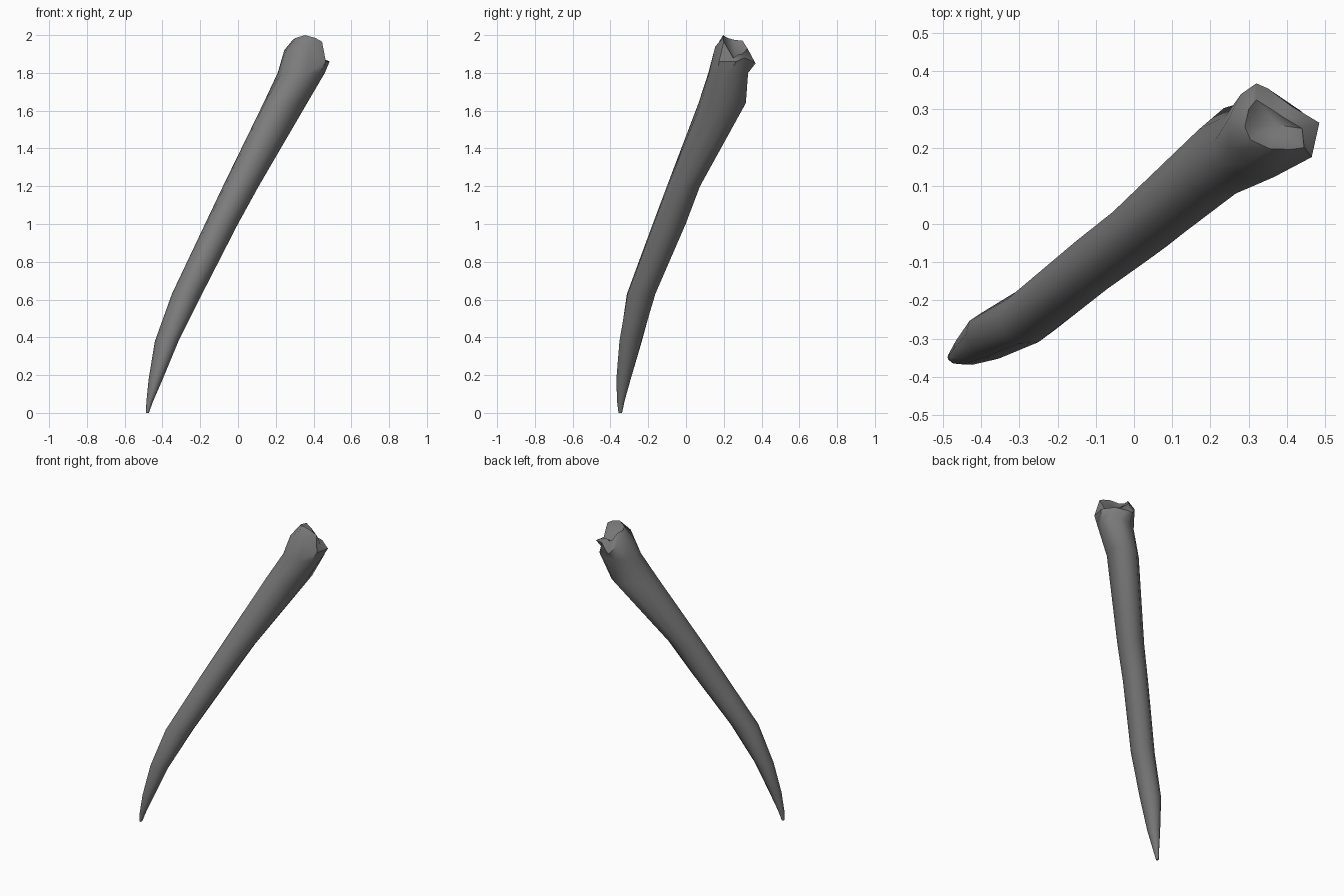
import bpy, bmesh, math
from mathutils import Matrix, Vector

if "Cube" in bpy.data.objects:
    bpy.data.objects.remove(bpy.data.objects["Cube"])

SIDES = 10
AXIS = Vector((0.76, 0.65))      # horizontal lean direction
ACROSS = Vector((-0.65, 0.76))

grey = bpy.data.materials.new("bone grey")
grey.diffuse_color = (0.2, 0.2, 0.2, 1)
grey.use_nodes = True
grey.node_tree.nodes["Principled BSDF"].inputs["Base Color"].default_value = grey.diffuse_color

# Shaft sections: z, x min, x max, y min, y max, half width across the lean
SHAFT = [
    (0.00, -0.488, -0.472, -0.358, -0.338, 0.009),
    (0.06, -0.485, -0.450, -0.366, -0.325, 0.019),
    (0.18, -0.473, -0.398, -0.370, -0.291, 0.040),
    (0.38, -0.440, -0.315, -0.354, -0.232, 0.066),
    (0.63, -0.350, -0.190, -0.315, -0.160, 0.073),
    (1.00, -0.175, 0.000, -0.178, 0.000, 0.078),
    (1.20, -0.080, 0.110, -0.103, 0.076, 0.082),
    (1.64, 0.133, 0.368, 0.065, 0.318, 0.100),
    (1.80, 0.210, 0.460, 0.115, 0.332, 0.108),
]

# Knobbly head: outer rim, then the raised inner rim around a hollow
RIM = [(.485, .265, 1.86), (.41, .31, 1.88), (.35, .355, 1.86), (.32, .368, 1.85),
       (.28, .34, 1.90), (.245, .27, 1.92), (.25, .20, 1.91), (.30, .16, 1.94),
       (.38, .155, 1.94), (.465, .175, 1.86)]
CREST = [(.44, .25, 1.88), (.39, .28, 1.90), (.36, .30, 1.90), (.32, .325, 1.93),
         (.30, .30, 1.97), (.29, .255, 1.975), (.305, .22, 1.985), (.355, .197, 2.0),
         (.41, .195, 1.985), (.445, .20, 1.965)]
HOLLOW = (.37, .26, 1.88)


def section(z, x0, x1, y0, y1, p):
    """Leaning ellipse that fits the given box and cross width."""
    hx, hy = (x1 - x0) / 2, (y1 - y0) / 2
    a, b = ACROSS.x ** 2, ACROSS.y ** 2
    c = (a * hx * hx + b * hy * hy - p * p) / (2 * AXIS.x * AXIS.y)
    c = max(-0.8 * hx * hy, min(0.8 * hx * hy, c))
    det = math.sqrt(hx * hx * hy * hy - c * c)
    t = math.sqrt(hx * hx + hy * hy + 2 * det)
    root = Matrix((((hx * hx + det) / t, c / t), (c / t, (hy * hy + det) / t)))
    pts = []
    for k in range(SIDES):
        ang = 2 * math.pi * k / SIDES
        v = root @ Vector((math.cos(ang), math.sin(ang)))
        pts.append(((x0 + x1) / 2 + v.x, (y0 + y1) / 2 + v.y, z))
    return pts


# Bone: one skin lofted through all sections
bm = bmesh.new()
rings = [[bm.verts.new(p) for p in pts]
         for pts in [section(*s) for s in SHAFT] + [RIM, CREST]]
for low, high in zip(rings, rings[1:]):
    for k in range(SIDES):
        j = (k + 1) % SIDES
        bm.faces.new((low[k], low[j], high[j], high[k]))
bm.faces.new(rings[0][::-1])
centre = bm.verts.new(HOLLOW)
for k in range(SIDES):
    bm.faces.new((rings[-1][k], rings[-1][(k + 1) % SIDES], centre))
bmesh.ops.recalc_face_normals(bm, faces=bm.faces)

mesh = bpy.data.meshes.new("bone")
bm.to_mesh(mesh)
bm.free()
mesh.materials.append(grey)
bone = bpy.data.objects.new("bone", mesh)
bpy.context.collection.objects.link(bone)
bpy.context.view_layer.objects.active = bone
bone.select_set(True)
bpy.ops.object.shade_smooth_by_angle(angle=math.radians(50))
